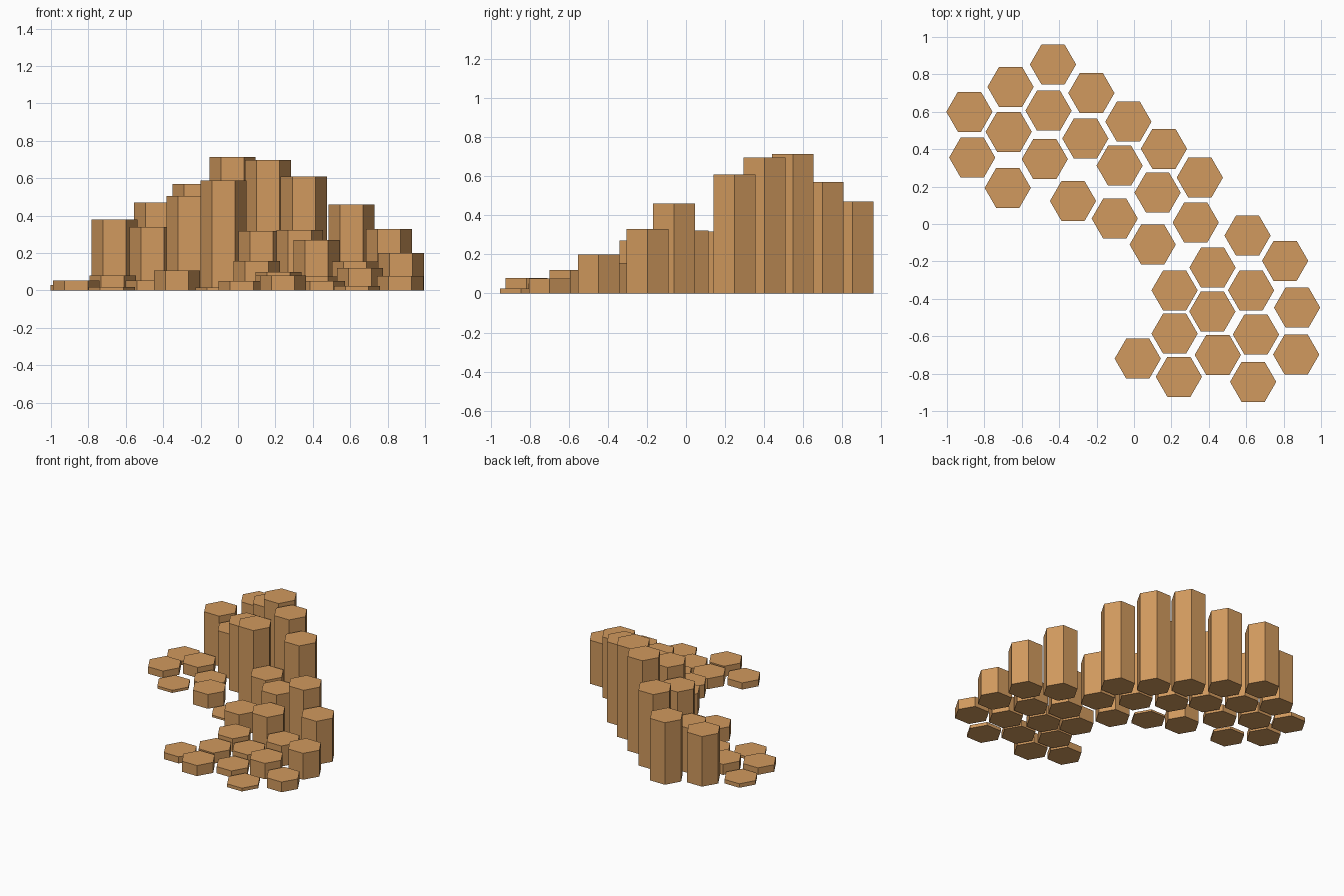
import bpy, bmesh, math

RADIUS = 0.1235  # corner radius of every hexagon, corners point along x

# One flat stone colour
stone = bpy.data.materials.new("warm_sandstone")
stone.diffuse_color = (0.64, 0.322, 0.112, 1)

# Clusters of columns: (centre x, centre y, height)
CLUSTERS = {
    "tall_back_column": [
        (-0.66, 0.733, 0.38), (-0.433, 0.853, 0.47), (-0.228, 0.70, 0.57),
        (-0.03, 0.547, 0.715), (0.16, 0.402, 0.697), (0.352, 0.248, 0.61),
        (0.607, -0.062, 0.46), (0.808, -0.197, 0.33), (0.872, -0.447, 0.20)],
    "middle_column": [
        (-0.457, 0.606, 0.34), (-0.26, 0.457, 0.505), (-0.077, 0.312, 0.587),
        (0.126, 0.168, 0.318), (0.33, 0.008, 0.323), (0.42, -0.233, 0.27)],
    "low_left_column": [
        (-0.88, 0.60, 0.03), (-0.67, 0.493, 0.08), (-0.865, 0.355, 0.053),
        (-0.477, 0.347, 0.053), (-0.675, 0.193, 0.02), (-0.326, 0.123, 0.108),
        (-0.103, 0.029, 0.015), (0.10, -0.11, 0.157)],
    "low_front_column": [
        (0.217, -0.355, 0.10), (0.626, -0.355, 0.155), (0.419, -0.468, 0.075),
        (0.217, -0.586, 0.08), (0.652, -0.591, 0.12), (0.02, -0.72, 0.05),
        (0.448, -0.70, 0.05), (0.867, -0.698, 0.077), (0.24, -0.817, 0.08),
        (0.637, -0.844, 0.025)],
}


def hex_column(name, x, y, height):
    """Closed hexagonal prism standing on the ground."""
    bm = bmesh.new()
    ring = [bm.verts.new((RADIUS * math.cos(i * math.pi / 3),
                          RADIUS * math.sin(i * math.pi / 3), 0)) for i in range(6)]
    base = bm.faces.new(ring)
    solid = bmesh.ops.extrude_face_region(bm, geom=[base], use_keep_orig=True)
    top = [v for v in solid["geom"] if isinstance(v, bmesh.types.BMVert)]
    bmesh.ops.translate(bm, verts=top, vec=(0, 0, height))
    bmesh.ops.recalc_face_normals(bm, faces=bm.faces)
    mesh = bpy.data.meshes.new(name)
    bm.to_mesh(mesh)
    bm.free()
    mesh.materials.append(stone)
    obj = bpy.data.objects.new(name, mesh)
    obj.location = (x, y, 0)
    bpy.context.collection.objects.link(obj)


for cluster, columns in CLUSTERS.items():
    for n, (x, y, h) in enumerate(columns, 1):
        hex_column(f"{cluster}_{n}", x, y, h)
